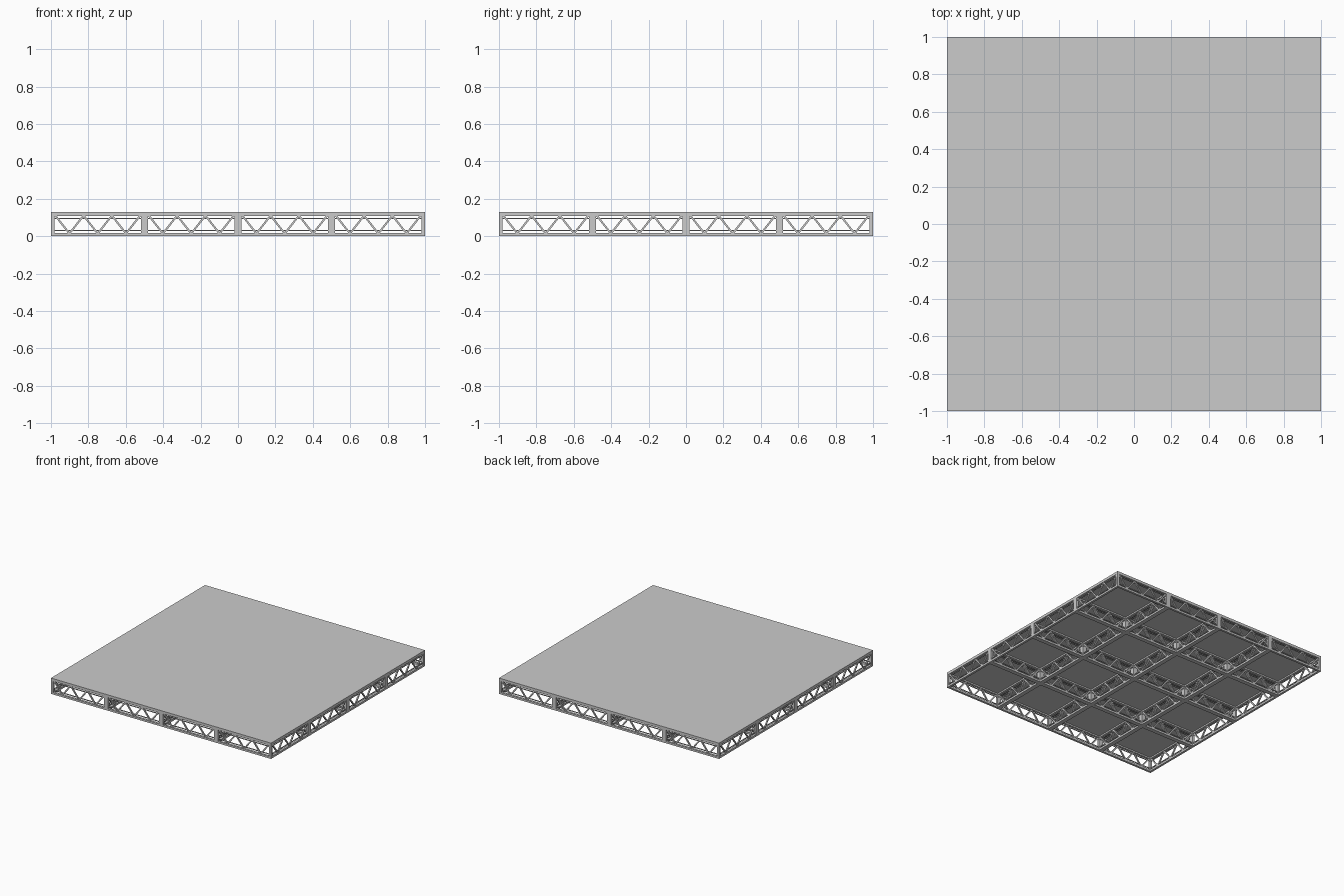
import bpy, bmesh, math
from mathutils import Vector, Matrix

if "Cube" in bpy.data.objects:
    bpy.data.objects.remove(bpy.data.objects["Cube"])

H, BAY, N = 0.13, 0.5, 4      # overall height, bay size, bays per side
W = 0.018                     # chord and post width
parts = {k: bmesh.new() for k in
         ("deck_panel", "top_chords", "bottom_chords", "posts", "inner_rails", "truss_braces")}


def box(name, lo, hi, m=Matrix()):
    lo, hi = Vector(lo), Vector(hi)
    t = m @ Matrix.Translation((lo + hi) / 2) @ Matrix.Diagonal((*(hi - lo), 1))
    bmesh.ops.create_cube(parts[name], size=1, matrix=t)


def brace(a, b, t, m):
    # square bar from a to b in the local xz plane
    d = Vector(b) - Vector(a)
    r = Matrix.Rotation(-math.atan2(d.z, d.x), 4, 'Y')
    s = Matrix.Diagonal((d.length, t, t, 1))
    mid = Matrix.Translation((Vector(a) + Vector(b)) / 2)
    bmesh.ops.create_cube(parts["truss_braces"], size=1, matrix=m @ mid @ r @ s)


def truss(m):
    # one side of a bay: lies along x, outer face at y = -BAY/2
    h, y = BAY / 2, -BAY / 2
    box("top_chords", (-h, y, 0.108), (h - W, y + W, 0.12), m)
    box("bottom_chords", (-h, y, 0), (h - W, y + W, 0.016), m)
    box("posts", (-h, y, 0.016), (-h + W, y + W, 0.108), m)
    for z in (0.031, 0.094):
        box("inner_rails", (-h + W, y + 0.006, z - 0.003), (h - W, y + 0.012, z + 0.003), m)
    # three V-shaped braces
    x0, step = -h + W + 0.005, (BAY - 2 * W - 0.01) / 6
    for i in range(6):
        z1, z2 = (0.11, 0.014) if i % 2 == 0 else (0.014, 0.11)
        brace((x0 + i * step, y + W / 2, z1), (x0 + (i + 1) * step, y + W / 2, z2), 0.01, m)


# deck slab
box("deck_panel", (-1, -1, 0.12), (1, 1, H))

# grid of framed bays
for i in range(N):
    for j in range(N):
        c = Matrix.Translation((-1 + BAY * (i + 0.5), -1 + BAY * (j + 0.5), 0))
        for k in range(4):
            truss(c @ Matrix.Rotation(k * math.pi / 2, 4, 'Z'))

for name, bm in parts.items():
    me = bpy.data.meshes.new(name)
    bm.to_mesh(me)
    bm.free()
    bpy.context.collection.objects.link(bpy.data.objects.new(name, me))
